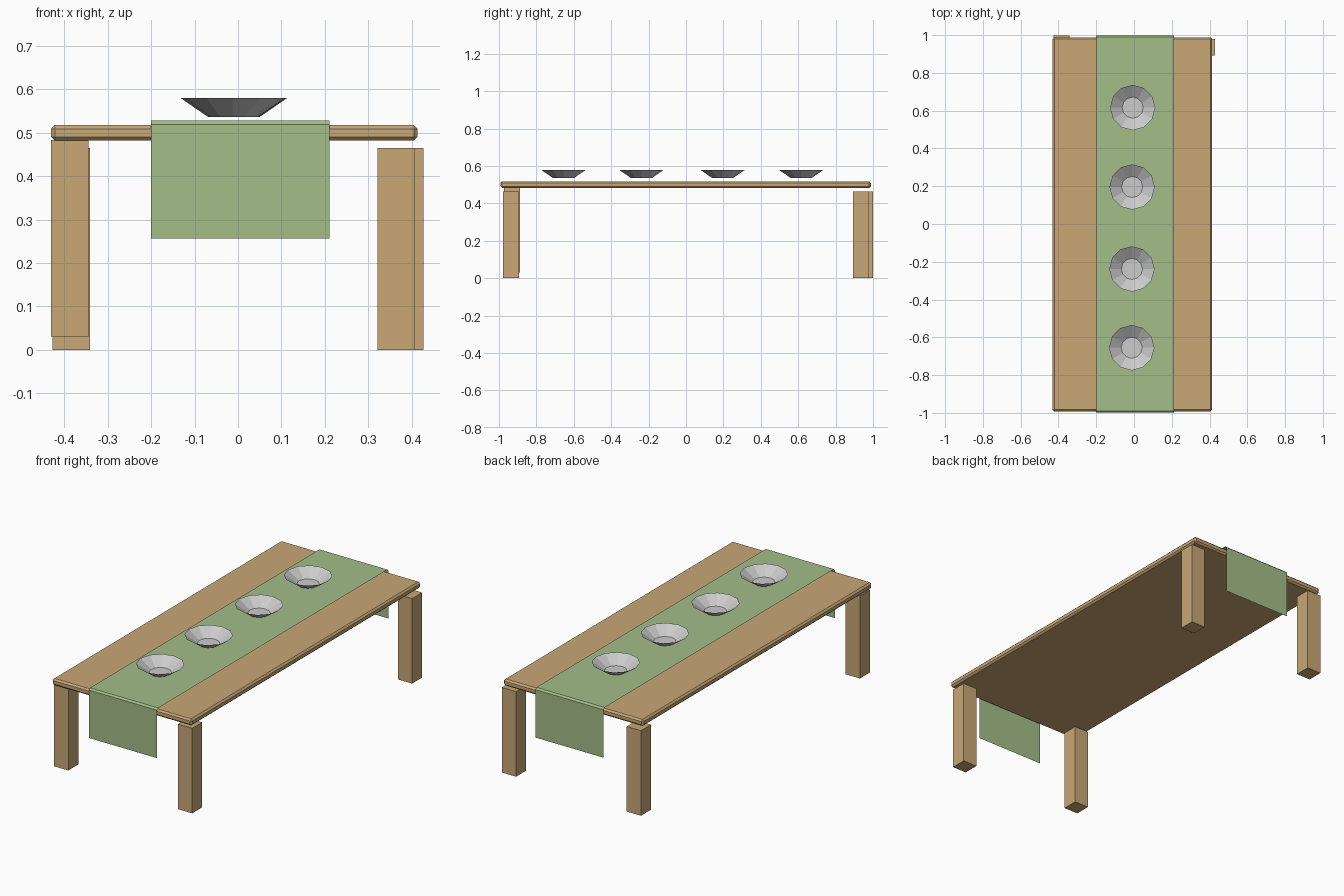
import bpy, bmesh
from math import cos, sin, tau

if "Cube" in bpy.data.objects:
    bpy.data.objects.remove(bpy.data.objects["Cube"])


def material(name, rgb):
    m = bpy.data.materials.new(name)
    m.diffuse_color = (*rgb, 1)
    m.use_nodes = True
    m.node_tree.nodes["Principled BSDF"].inputs["Base Color"].default_value = m.diffuse_color
    return m


wood = material("wood", (0.58, 0.39, 0.18))
green = material("green_cloth", (0.37, 0.51, 0.25))


def add_mesh(name, verts, faces, mat=None):
    mesh = bpy.data.meshes.new(name)
    mesh.from_pydata(verts, [], faces)
    if mat:
        mesh.materials.append(mat)
    obj = bpy.data.objects.new(name, mesh)
    bpy.context.collection.objects.link(obj)
    return obj


def box(name, lo, hi, mat, bevel=0):
    bm = bmesh.new()
    bmesh.ops.create_cube(bm, size=1)
    for v in bm.verts:
        v.co = [(a + b) / 2 + c * (b - a) for a, b, c in zip(lo, hi, v.co)]
    if bevel:
        bmesh.ops.bevel(bm, geom=bm.edges[:], offset=bevel, segments=1,
                        affect='EDGES', profile=0.5)
    obj = add_mesh(name, [], [], mat)
    bm.to_mesh(obj.data)
    bm.free()
    return obj


# Table top with chamfered edges
box("table_top", (-0.431, -0.992, 0.482), (0.414, 0.988, 0.518), wood, bevel=0.009)

# Legs, each set slightly off from the others; the front left one is raised
LEG = 0.086
for name, x, y, z0, z1 in (
    ("front_left_leg", -0.431, -0.973, 0.031, 0.483),
    ("front_right_leg", 0.322, -0.978, 0.0, 0.465),
    ("back_left_leg", -0.427, 0.913, 0.0, 0.465),
    ("back_right_leg", 0.342, 0.893, 0.0, 0.465),
):
    box(name, (x, y, z0), (x + LEG, y + LEG, z1), wood)

# Cloth runner: a thin sheet folded over both ends
profile = [(-0.999, 0.257), (-0.999, 0.519), (-0.990, 0.528),
           (0.990, 0.528), (0.999, 0.519), (0.999, 0.257)]
verts = [(x, y, z) for y, z in profile for x in (-0.201, 0.211)]
faces = [(2 * i, 2 * i + 1, 2 * i + 3, 2 * i + 2) for i in range(len(profile) - 1)]
add_mesh("table_runner", verts, faces, green)

# Open, flat-sided bowls
SIDES = 12
for n, (x, y) in enumerate(((-0.012, -0.655), (-0.011, -0.238),
                            (-0.010, 0.196), (-0.007, 0.616)), 1):
    verts = [(r * cos(tau * i / SIDES), r * sin(tau * i / SIDES), z)
             for r, z in ((0.056, 0.0), (0.120, 0.044)) for i in range(SIDES)]
    faces = [tuple(range(SIDES))]
    for i in range(SIDES):
        j = (i + 1) % SIDES
        faces.append((i, i + SIDES, j + SIDES, j))
    add_mesh(f"bowl_{n}", verts, faces).location = (x, y, 0.536)
